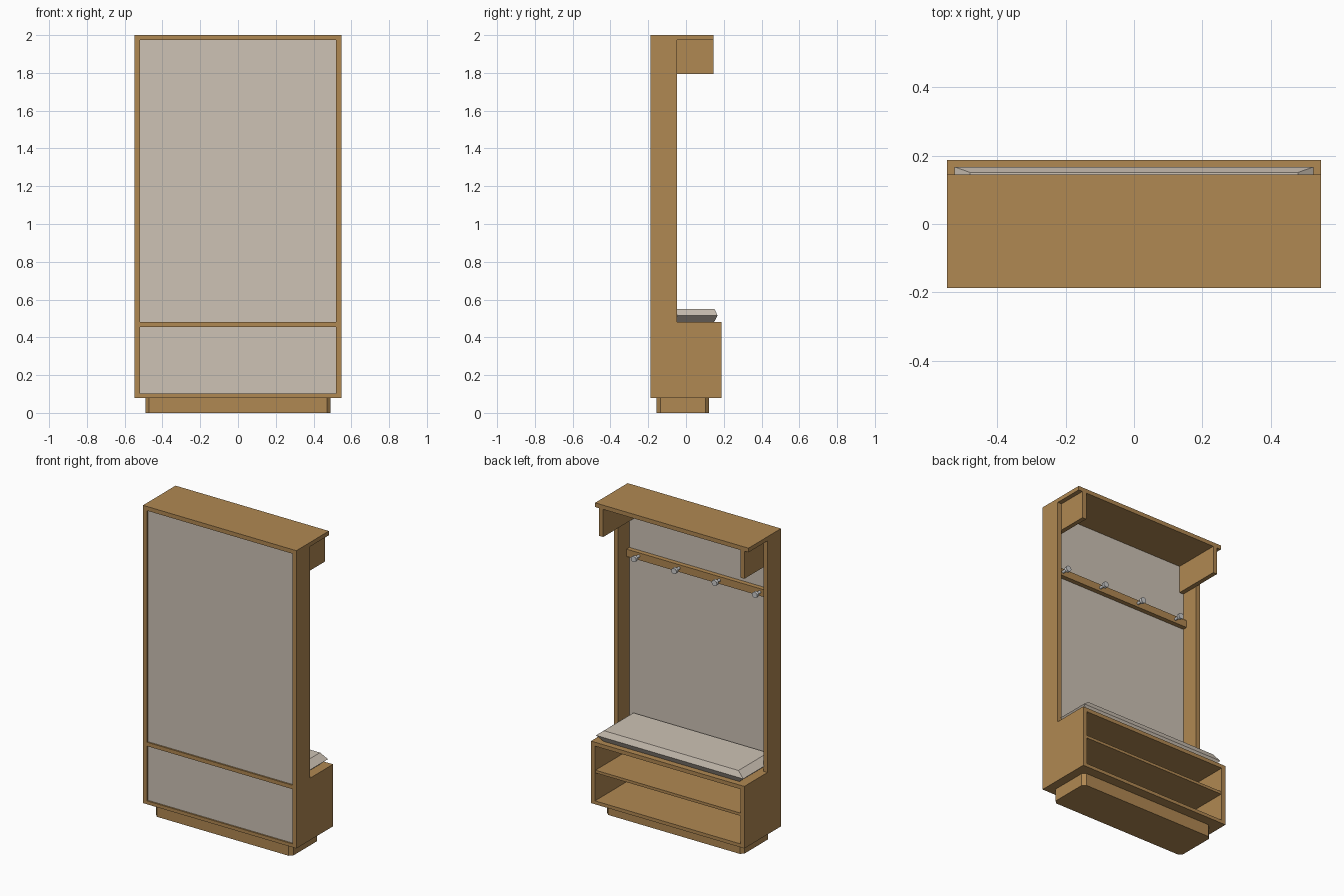
import bpy, bmesh, math
from mathutils import Matrix

if "Cube" in bpy.data.objects:
    bpy.data.objects.remove(bpy.data.objects["Cube"])


def material(name, rgb):
    m = bpy.data.materials.new(name)
    m.diffuse_color = (*rgb, 1.0)
    m.use_nodes = True
    m.node_tree.nodes["Principled BSDF"].inputs["Base Color"].default_value = m.diffuse_color
    return m


WOOD = material("oak_wood", (0.434, 0.246, 0.084))
GREIGE = material("greige_panel", (0.61, 0.54, 0.46))
METAL = material("pale_metal", (0.60, 0.60, 0.60))


def finish(name, bm, mat):
    bmesh.ops.recalc_face_normals(bm, faces=bm.faces)
    me = bpy.data.meshes.new(name)
    bm.to_mesh(me)
    bm.free()
    me.materials.append(mat)
    ob = bpy.data.objects.new(name, me)
    bpy.context.collection.objects.link(ob)
    return ob


def box(name, x, y, z, mat=WOOD, corner=0.0):
    """Box from (min, max) ranges, optionally with chamfered upright edges."""
    bm = bmesh.new()
    bmesh.ops.create_cube(bm, size=1)
    for v in bm.verts:
        for i, (a, b) in enumerate((x, y, z)):
            v.co[i] = b if v.co[i] > 0 else a
    if corner:
        upright = [e for e in bm.edges
                   if abs(e.verts[0].co.z - e.verts[1].co.z) > 0.01]
        bmesh.ops.bevel(bm, geom=upright, offset=corner, segments=1,
                        affect='EDGES')
    return finish(name, bm, mat)


HALF, INNER = 0.547, 0.518      # outer and inner faces of the side panels
BACK, FACE = -0.187, -0.165     # rear edge and inner face of the back panel

# Plinth with chamfered corners
box("plinth", (-0.49, 0.49), (-0.155, 0.123), (0, 0.08), corner=0.02)

# L-shaped side panels and the brackets under the top
profile = [(BACK, 0.08), (0.187, 0.08), (0.187, 0.48),
           (-0.048, 0.48), (-0.048, 1.973), (BACK, 1.973)]
for side, s in (("left", -1), ("right", 1)):
    bm = bmesh.new()
    face = bm.faces.new([bm.verts.new((s * INNER, y, z)) for y, z in profile])
    ext = bmesh.ops.extrude_face_region(bm, geom=[face])
    for v in ext["geom"]:
        if isinstance(v, bmesh.types.BMVert):
            v.co.x = s * HALF
    finish(side + "_side_panel", bm, WOOD)
    xs = sorted((s * 0.489, s * INNER))
    box(side + "_top_bracket", xs, (FACE, 0.145), (1.795, 1.973))

# Horizontal boards
box("top_board", (-HALF, HALF), (BACK, 0.145), (1.973, 2.0))
box("seat_board", (-INNER, INNER), (BACK, 0.187), (0.455, 0.48))
box("bottom_board", (-INNER, INNER), (BACK, 0.187), (0.08, 0.102))
box("shoe_shelf", (-INNER, INNER), (FACE, 0.182), (0.28, 0.298))

# Back panels, slightly recessed from the rear edge
box("upper_back_panel", (-INNER, INNER), (-0.177, FACE), (0.48, 1.973), GREIGE)
box("lower_back_panel", (-INNER, INNER), (-0.177, FACE), (0.102, 0.455), GREIGE)

# Seat cushion: widest at mid height, tapering to top and bottom
bm = bmesh.new()
rings = []
for z, hx, y0, y1 in ((0.48, 0.485, -0.15, 0.148),
                      (0.515, 0.525, -0.164, 0.167),
                      (0.551, 0.48, -0.15, 0.151)):
    rings.append([bm.verts.new(p) for p in ((-hx, y0, z), (hx, y0, z),
                                            (hx, y1, z), (-hx, y1, z))])
for a, b in zip(rings, rings[1:]):
    for i in range(4):
        j = (i + 1) % 4
        bm.faces.new((a[i], a[j], b[j], b[i]))
bm.faces.new(rings[0][::-1])
bm.faces.new(rings[-1])
finish("seat_cushion", bm, GREIGE)

# Coat rail with four knobs, each a stem and a wider cap
box("coat_rail", (-INNER, INNER), (FACE, -0.135), (1.555, 1.602))
for n in range(4):
    bm = bmesh.new()
    for r, y0, y1 in ((0.009, -0.136, -0.098), (0.019, -0.1, -0.082)):
        place = (Matrix.Translation((-0.432 + 0.288 * n, (y0 + y1) / 2, 1.58))
                 @ Matrix.Rotation(math.pi / 2, 4, 'X'))
        bmesh.ops.create_cone(bm, cap_ends=True, segments=12, radius1=r,
                              radius2=r, depth=y1 - y0, matrix=place)
    finish("coat_knob_%d" % (n + 1), bm, METAL)
